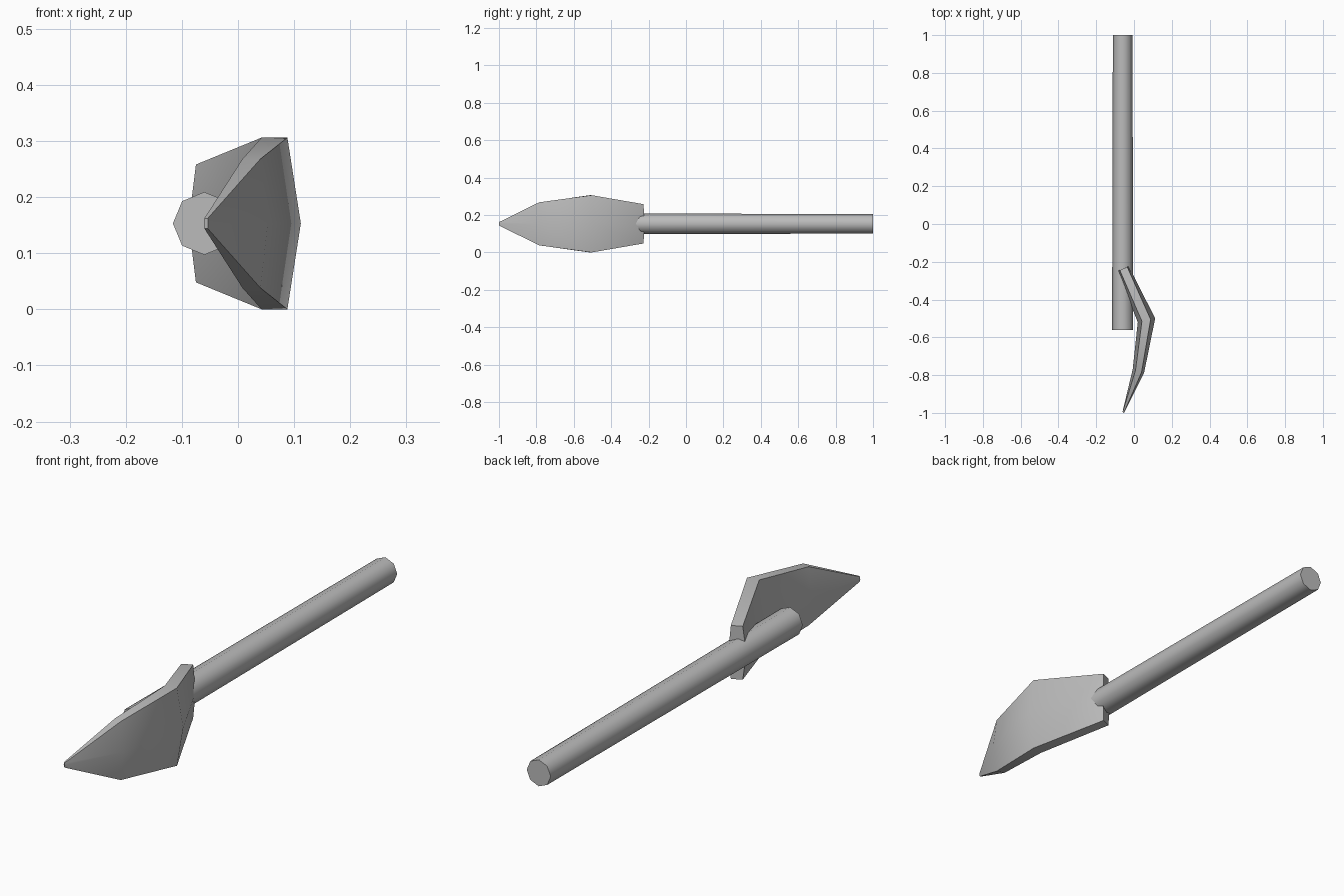
import bpy, math
from mathutils import Matrix

cube = bpy.data.objects.get("Cube")
if cube:
    bpy.data.objects.remove(cube)

MID_Z = 0.153

grey = bpy.data.materials.new("plain grey")
grey.use_nodes = True
colour = (0.5, 0.5, 0.5, 1)
grey.diffuse_color = colour
grey.node_tree.nodes["Principled BSDF"].inputs["Base Color"].default_value = colour


def finish(obj, angle):
    obj.data.materials.append(grey)
    bpy.ops.object.select_all(action='DESELECT')
    obj.select_set(True)
    bpy.context.view_layer.objects.active = obj
    bpy.ops.object.shade_smooth_by_angle(angle=math.radians(angle))


def loft(name, rings, angle):
    """Skin equal-length point rings and cap both ends."""
    n = len(rings[0])
    verts = [p for ring in rings for p in ring]
    faces = [(k * n + i, k * n + (i + 1) % n, (k + 1) * n + (i + 1) % n, (k + 1) * n + i)
             for k in range(len(rings) - 1) for i in range(n)]
    faces += [tuple(reversed(range(n))), tuple(range(len(verts) - n, len(verts)))]
    mesh = bpy.data.meshes.new(name)
    mesh.from_pydata(verts, [], faces)
    mesh.update()
    obj = bpy.data.objects.new(name, mesh)
    bpy.context.collection.objects.link(obj)
    finish(obj, angle)


# Handle: slightly tapered eight-sided pole
def pole_ring(y, r):
    return [(-0.06 + r * math.cos(i * math.pi / 4), y, MID_Z - r * math.sin(i * math.pi / 4))
            for i in range(8)]


loft("handle", [pole_ring(-0.56, 0.056), pole_ring(1.0, 0.052)], 60)


# Blade: bent plate, thicker along its middle
# each station: half width, outer edge, outer middle, inner edge, inner middle (x, y)
stations = [
    (0.105, (-0.036, -0.227), (-0.028, -0.222), (-0.075, -0.245), (-0.088, -0.25)),
    (0.153, (0.088, -0.505), (0.112, -0.5), (0.042, -0.515), (0.02, -0.52)),
    (0.115, (0.04, -0.785), (0.053, -0.79), (0.008, -0.775), (-0.007, -0.77)),
    (0.009, (-0.054, -1.0), (-0.053, -1.0), (-0.06, -0.995), (-0.061, -0.995)),
]


def blade_ring(half, oe, om, ie, im):
    lo, hi = MID_Z - half, MID_Z + half
    return [(*oe, lo), (*om, MID_Z), (*oe, hi), (*ie, hi), (*im, MID_Z), (*ie, lo)]


loft("blade", [blade_ring(*s) for s in stations], 60)
